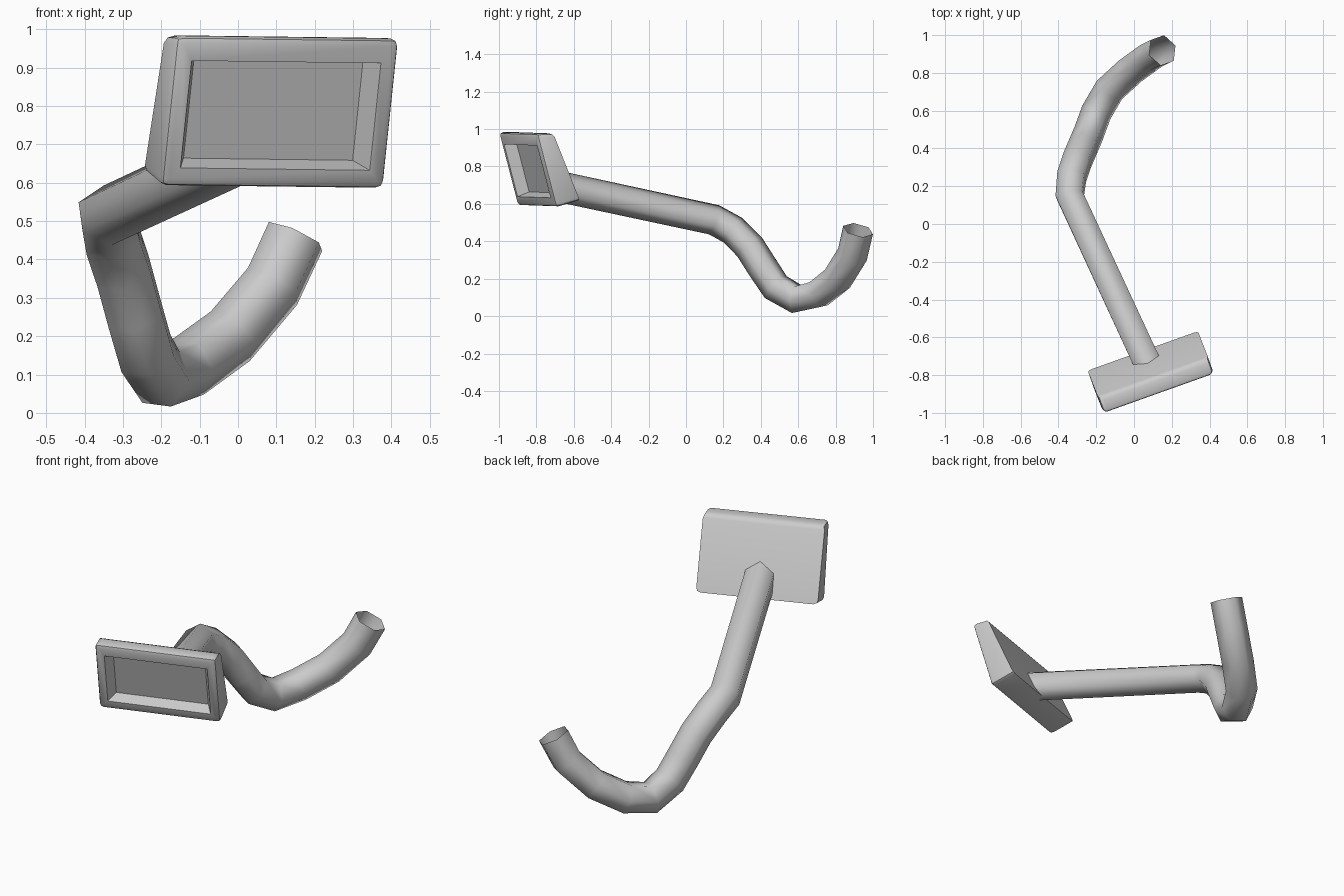
import bpy, bmesh, math
from mathutils import Vector, Matrix

if "Cube" in bpy.data.objects:
    bpy.data.objects.remove(bpy.data.objects["Cube"])


def finish(bm, name, angle):
    bmesh.ops.recalc_face_normals(bm, faces=bm.faces)
    me = bpy.data.meshes.new(name)
    bm.to_mesh(me)
    bm.free()
    ob = bpy.data.objects.new(name, me)
    bpy.context.collection.objects.link(ob)
    bpy.ops.object.select_all(action='DESELECT')
    ob.select_set(True)
    bpy.context.view_layer.objects.active = ob
    bpy.ops.object.shade_smooth_by_angle(angle=math.radians(angle))
    return ob


# Local frame of the tilted head: u = width, n = facing direction, v = up
u = Vector((0.942, 0.336, -0.012)).normalized()
v = Vector((0.088, -0.254, 0.963))
v = (v - u * v.dot(u)).normalized()
n = u.cross(v).normalized()
if n.y > 0:
    n = -n
centre = Vector((0.112, -0.85, 0.782))

# Head: back, front, recess rim and recess floor loops (half width, bottom, top, depth bottom/top)
bm = bmesh.new()
loops = []
for hw, lo, hi, d_lo, d_hi in [(0.31, -0.205, 0.182, 0.14, 0.09),
                               (0.31, -0.205, 0.205, 0, 0),
                               (0.262, -0.152, 0.138, 0, 0),
                               (0.234, -0.142, 0.132, 0.06, 0.06)]:
    loops.append([bm.verts.new(centre + u * a + v * b - n * d) for a, b, d in
                  [(-hw, lo, d_lo), (hw, lo, d_lo), (hw, hi, d_hi), (-hw, hi, d_hi)]])
for a, b in zip(loops, loops[1:]):
    for i in range(4):
        j = (i + 1) % 4
        bm.faces.new((a[i], a[j], b[j], b[i]))
bm.faces.new(loops[0])
bm.faces.new(loops[-1])
back, front = loops[0], loops[1]
# Rounded outer rim, corners and top back edge
pairs = [(front[i], front[(i + 1) % 4]) for i in range(4)]
pairs += list(zip(back, front)) + [(back[2], back[3])]
bmesh.ops.bevel(bm, geom=[bm.edges.get(p) for p in pairs], offset=0.022,
                segments=2, profile=0.5, affect='EDGES')
finish(bm, "screen_head", 40)

# Arm: open six-sided tube swept along a bent path
path = [Vector(p) for p in [
    (0.07, -0.735, 0.705), (-0.34, 0.15, 0.515), (-0.33, 0.25, 0.46),
    (-0.30, 0.34, 0.37), (-0.27, 0.41, 0.26), (-0.24, 0.48, 0.155),
    (-0.20, 0.59, 0.092), (-0.13, 0.71, 0.12), (-0.02, 0.81, 0.20),
    (0.09, 0.89, 0.33), (0.15, 0.92, 0.46)]]
radius, sides = 0.083, 6
bm = bmesh.new()
rings = []
tan = (path[1] - path[0]).normalized()
up = (Vector((0, 0, 1)) - tan * tan.z).normalized()
for i, p in enumerate(path):
    before = (p - path[i - 1]).normalized() if i else tan
    after = (path[i + 1] - p).normalized() if i < len(path) - 1 else before
    new = (before + after).normalized()
    up = tan.rotation_difference(new) @ up
    tan = new
    ring = []
    for k in range(sides):
        q = p + Matrix.Rotation(math.tau * k / sides, 3, tan) @ up * radius
        if i == 0:  # cut the first ring parallel to the head's back
            q -= tan * ((q - p).dot(n) / tan.dot(n))
        ring.append(bm.verts.new(q))
    rings.append(ring)
for a, b in zip(rings, rings[1:]):
    for k in range(sides):
        j = (k + 1) % sides
        bm.faces.new((a[k], a[j], b[j], b[k]))
finish(bm, "bent_arm", 75)
